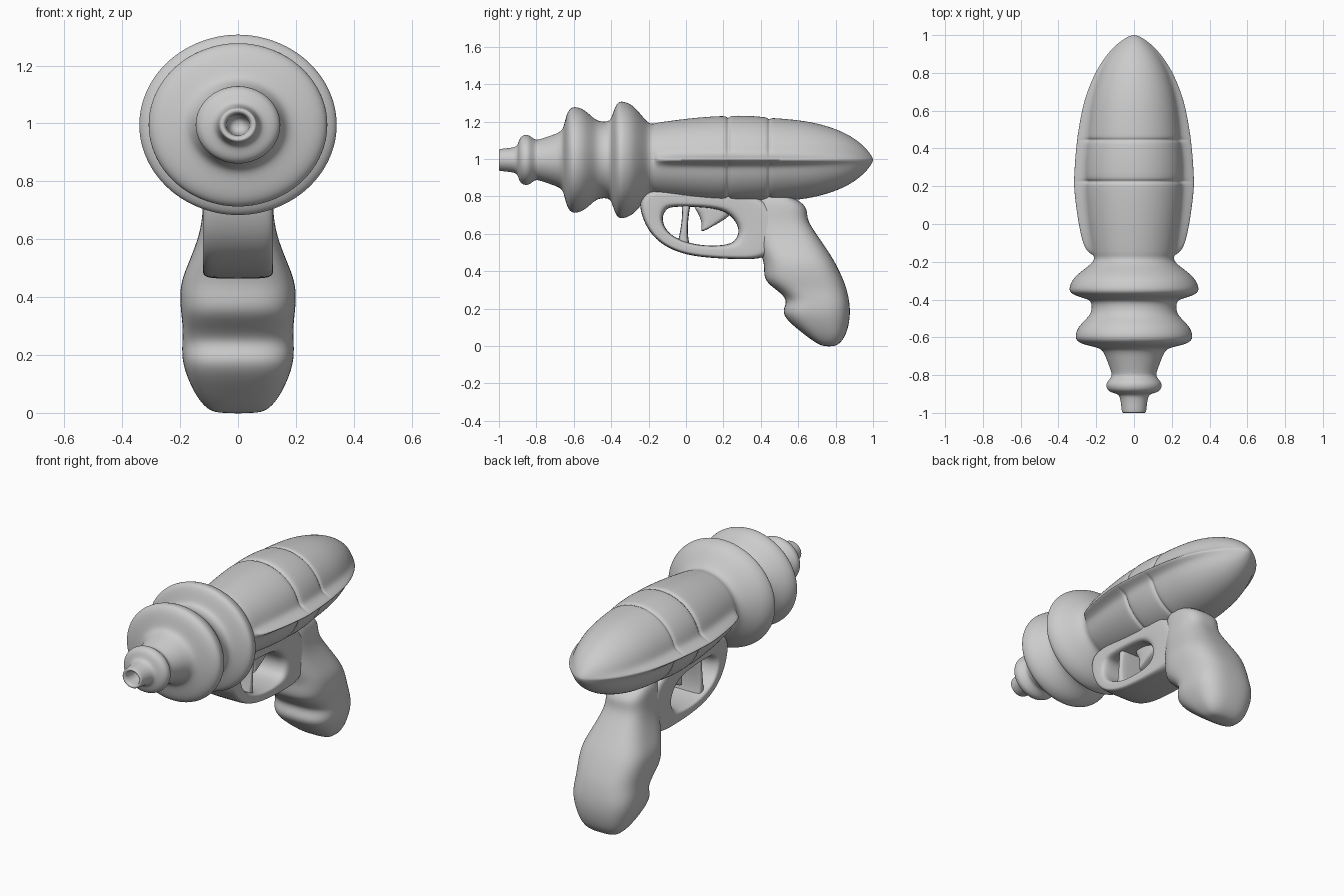
import bpy, bmesh
from math import sin, cos, pi, exp, copysign


def skin(name, rings, closed=False, levels=2):
    """Join equal-length point rings with quads, then smooth the result."""
    bm = bmesh.new()
    vs = [[bm.verts.new(p) for p in ring] for ring in rings]
    n = len(vs[0])
    pairs = list(zip(vs, vs[1:])) + ([(vs[-1], vs[0])] if closed else [])
    for a, b in pairs:
        for i in range(n):
            j = (i + 1) % n
            bm.faces.new((a[i], a[j], b[j], b[i]))
    if not closed:
        bm.faces.new(vs[0])
        bm.faces.new(vs[-1])
    bmesh.ops.recalc_face_normals(bm, faces=bm.faces)
    me = bpy.data.meshes.new(name)
    bm.to_mesh(me)
    bm.free()
    me.shade_smooth()
    ob = bpy.data.objects.new(name, me)
    bpy.context.collection.objects.link(ob)
    if levels:
        m = ob.modifiers.new("smooth", 'SUBSURF')
        m.levels = m.render_levels = levels
    return ob


def loft(name, sections, power, closed=False, n=24):
    """Sections are (y1, z1, y2, z2, half_width): rounded boxes across x."""
    rings = []
    for y1, z1, y2, z2, w in sections:
        ring = []
        for i in range(n):
            a = 2 * pi * (i + 0.5) / n
            c, s = (copysign(abs(f) ** (2 / power), f) for f in (cos(a), sin(a)))
            t = (1 + c) / 2
            ring.append((w * s, y1 + (y2 - y1) * t, z1 + (z2 - z1) * t))
        rings.append(ring)
    return skin(name, rings, closed)


AXIS, WIDE = 0.995, 1.085   # height of barrel axis, sideways stretch

# Barrel with hollow muzzle and two big rings: (y, radius)
barrel = [(-0.88, 0.005), (-0.89, 0.034), (-0.98, 0.036), (-0.997, 0.042),
          (-1.0, 0.048), (-1.0, 0.057), (-0.99, 0.06), (-0.92, 0.066),
          (-0.9, 0.078), (-0.892, 0.112), (-0.875, 0.133), (-0.845, 0.137),
          (-0.825, 0.122), (-0.805, 0.108), (-0.79, 0.108), (-0.72, 0.132), (-0.665, 0.152),
          (-0.652, 0.185), (-0.638, 0.25), (-0.615, 0.284), (-0.585, 0.286),
          (-0.545, 0.272), (-0.505, 0.235), (-0.47, 0.206), (-0.41, 0.204),
          (-0.395, 0.235), (-0.378, 0.29), (-0.36, 0.314), (-0.335, 0.316),
          (-0.285, 0.297), (-0.24, 0.244), (-0.205, 0.2), (-0.18, 0.194)]
# Body with two grooves and side fins: (y, radius, fin reach in x)
body = [(-0.165, 0.197, 0.0), (-0.15, 0.201, 0.245), (-0.11, 0.207, 0.272),
        (0.0, 0.222, 0.297), (0.12, 0.233, 0.315), (0.2, 0.237, 0.322),
        (0.215, 0.234, 0.322), (0.225, 0.223, 0.322), (0.235, 0.234, 0.322),
        (0.25, 0.239, 0.321), (0.34, 0.238, 0.316), (0.42, 0.231, 0.308),
        (0.435, 0.227, 0.306), (0.445, 0.216, 0.305), (0.455, 0.225, 0.304),
        (0.47, 0.226, 0.302), (0.6, 0.215, 0.28), (0.7, 0.198, 0.251),
        (0.8, 0.168, 0.207), (0.88, 0.13, 0.158), (0.94, 0.085, 0.105),
        (0.975, 0.047, 0.06), (0.993, 0.02, 0.03), (1.0, 0.004, 0.006)]

# Angles are packed closely around the fins
quarter = [0, 2.2, 4.5, 7, 10, 14, 20, 28, 38, 50, 63, 77]
angles = quarter + [90] + [180 - q for q in quarter[:0:-1]]
angles += [a + 180 for a in angles]
rings = []
for y, r, fin in [(y, r, 0) for y, r in barrel] + body:
    grow = max(0, fin - r * WIDE)
    ring = []
    for d in angles:
        a = d * pi / 180
        x, z = r * WIDE * cos(a), r * sin(a)
        x += copysign(grow * exp(-(abs(z) / 0.022) ** 1.6), cos(a)) if abs(cos(a)) > 0.01 else 0
        ring.append((x, y, AXIS + z))
    rings.append(ring)
skin("barrel_and_body", rings)

# Trigger guard: a closed loop of outer and inner edge points
guard = [(-0.25, 0.79, -0.105, 0.733), (-0.243, 0.71, -0.13, 0.69),
         (-0.2, 0.61, -0.115, 0.63), (-0.12, 0.533, -0.065, 0.58),
         (0.0, 0.485, 0.03, 0.545), (0.15, 0.469, 0.13, 0.535),
         (0.28, 0.464, 0.21, 0.54), (0.43, 0.462, 0.255, 0.555),
         (0.5, 0.55, 0.28, 0.59), (0.5, 0.66, 0.283, 0.645),
         (0.42, 0.82, 0.225, 0.715), (0.15, 0.83, 0.14, 0.74),
         (-0.03, 0.83, -0.03, 0.747), (-0.2, 0.84, -0.08, 0.742)]
loft("trigger_guard", [g + (0.122,) for g in guard], 5, closed=True)

# Strut and trigger inside the guard
loft("guard_strut", [(-0.03, 0.78, 0.03, 0.78, 0.1), (-0.018, 0.72, 0.017, 0.72, 0.1),
                     (-0.026, 0.64, 0.008, 0.64, 0.1), (-0.04, 0.57, 0.012, 0.56, 0.1),
                     (-0.05, 0.53, 0.03, 0.52, 0.1)], 4)
loft("trigger", [(0.02, 0.77, 0.29, 0.76, 0.05), (0.06, 0.72, 0.255, 0.72, 0.05),
                 (0.083, 0.67, 0.215, 0.68, 0.05), (0.083, 0.63, 0.15, 0.645, 0.045),
                 (0.08, 0.612, 0.105, 0.618, 0.04)], 3)

# Grip with finger bumps: front point, back point, half width
grip = [(0.4, 0.83, 0.54, 0.81, 0.09), (0.37, 0.79, 0.62, 0.77, 0.115),
        (0.36, 0.73, 0.65, 0.73, 0.122), (0.36, 0.67, 0.648, 0.675, 0.124),
        (0.37, 0.59, 0.69, 0.61, 0.138), (0.395, 0.5, 0.76, 0.51, 0.178),
        (0.42, 0.44, 0.803, 0.44, 0.203), (0.412, 0.36, 0.843, 0.355, 0.2),
        (0.46, 0.315, 0.862, 0.3, 0.192), (0.55, 0.25, 0.876, 0.23, 0.194),
        (0.513, 0.195, 0.879, 0.17, 0.195), (0.53, 0.145, 0.871, 0.11, 0.178),
        (0.615, 0.075, 0.852, 0.05, 0.148), (0.69, 0.018, 0.82, 0.01, 0.11),
        (0.735, -0.002, 0.79, -0.002, 0.07)]
loft("grip", grip, 2.9)
